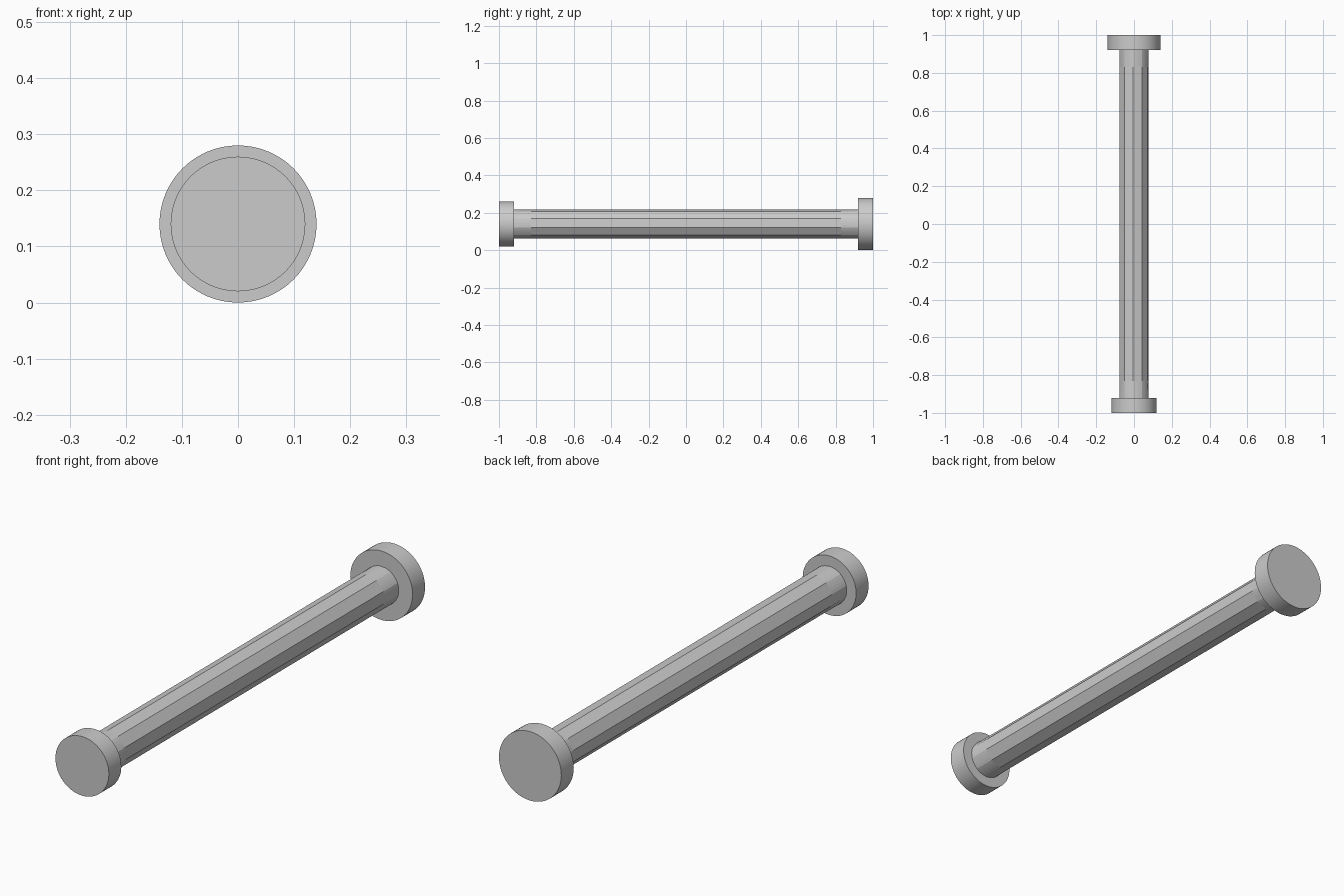
import bpy, bmesh
from math import sin, cos, pi, radians

if "Cube" in bpy.data.objects:
    bpy.data.objects.remove(bpy.data.objects["Cube"])

AXIS_Z = 0.14


def disc(name, radius, y0, y1):
    bpy.ops.mesh.primitive_cylinder_add(
        vertices=64, radius=radius, depth=y1 - y0,
        location=(0, (y0 + y1) / 2, AXIS_Z), rotation=(pi / 2, 0, 0))
    bpy.context.object.name = name
    bpy.ops.object.shade_smooth_by_angle(angle=radians(30))


# End caps: small at the front, larger at the back
disc("front_cap", 0.12, -1.0, -0.92)
disc("back_cap", 0.14, 0.92, 1.0)

# Shaft: ten flat sides that blend into a circle at each end
SIDES, STEPS, R = 10, 4, 0.078
START = radians(-14)


def shaft_ring(bm, y, faceted):
    ring = []
    for i in range(SIDES * STEPS):
        a = 2 * pi * i / (SIDES * STEPS)
        r = R
        if faceted:
            r *= cos(pi / SIDES) / cos(a % (2 * pi / SIDES) - pi / SIDES)
        ring.append(bm.verts.new((r * cos(a + START), y, AXIS_Z + r * sin(a + START))))
    return ring


bm = bmesh.new()
rings = [shaft_ring(bm, y, f) for y, f in
         ((-0.93, False), (-0.83, True), (0.83, True), (0.93, False))]
n = SIDES * STEPS
for a, b in zip(rings, rings[1:]):
    for i in range(n):
        j = (i + 1) % n
        bm.faces.new((a[i], a[j], b[j], b[i]))
bm.faces.new(rings[0])
bm.faces.new(rings[-1])
bmesh.ops.recalc_face_normals(bm, faces=bm.faces[:])
mesh = bpy.data.meshes.new("shaft")
bm.to_mesh(mesh)
bm.free()
shaft = bpy.data.objects.new("shaft", mesh)
bpy.context.collection.objects.link(shaft)
